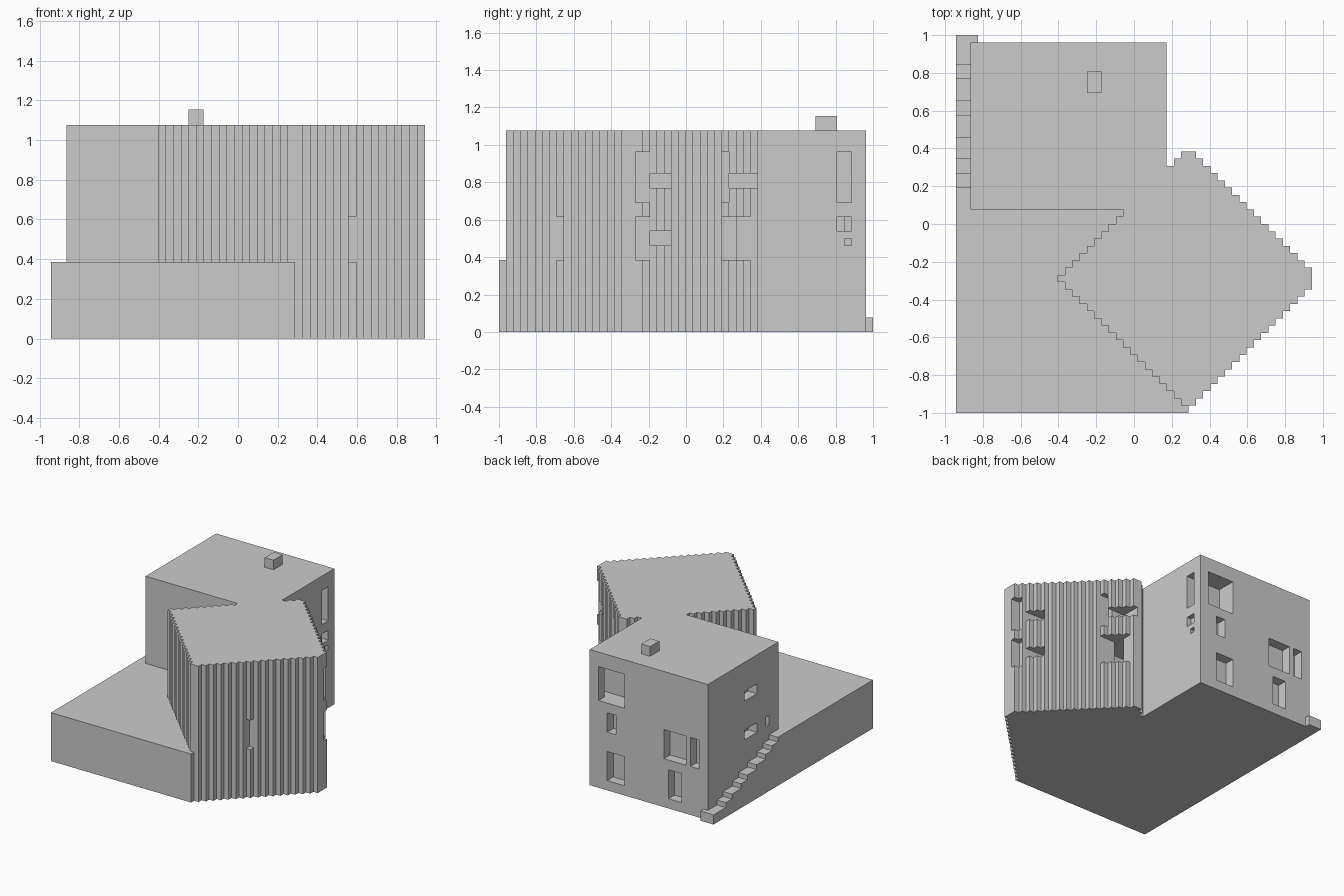
import bpy, bmesh

if "Cube" in bpy.data.objects:
    bpy.data.objects.remove(bpy.data.objects["Cube"])

U = 2 / 52            # one grid cell
OX, OY = 24.5, 26     # grid centre


def prism(name, pts, lo, hi, axis='z'):
    """Extrude a profile in grid units: (x, y) along z, or (y, z) along x."""
    def place(p, t):
        x, y, z = (p[0], p[1], t) if axis == 'z' else (t, p[0], p[1])
        return ((x - OX) * U, (y - OY) * U, z * U)
    bm = bmesh.new()
    a = [bm.verts.new(place(p, lo)) for p in pts]
    b = [bm.verts.new(place(p, hi)) for p in pts]
    bm.faces.new(a)
    bm.faces.new(b)
    for i in range(len(pts)):
        j = (i + 1) % len(pts)
        bm.faces.new((a[i], a[j], b[j], b[i]))
    bmesh.ops.recalc_face_normals(bm, faces=bm.faces)
    me = bpy.data.meshes.new(name)
    bm.to_mesh(me)
    bm.free()
    ob = bpy.data.objects.new(name, me)
    bpy.context.collection.objects.link(ob)
    return ob


def box(name, x0, x1, y0, y1, z0, z1):
    return prism(name, [(x0, y0), (x1, y0), (x1, y1), (x0, y1)], z0, z1)


def combine(target, other, op):
    m = target.modifiers.new(op, 'BOOLEAN')
    m.operation, m.solver, m.object = op, 'EXACT', other
    bpy.context.view_layer.objects.active = target
    bpy.ops.object.modifier_apply(modifier=m.name)
    bpy.data.objects.remove(other)


# Rear wing
house = box("house", 2, 29, 28, 51, 0, 28)

# Diagonal tower with a stepped outline
left = lambda j: 32 - j if j <= 18 else j - 4
right = lambda j: min(49, 32 + j, 68 - j)
outline = []
for j in range(1, 36):
    for p in ((right(j), j), (right(j), j + 1)):
        if not outline or outline[-1] != p:
            outline.append(p)
for j in range(35, 0, -1):
    outline += [(left(j), j + 1), (left(j), j)]
# drop points in the middle of straight runs
n = len(outline)
outline = [p for i, p in enumerate(outline)
           if not any(outline[i - 1][k] == p[k] == outline[(i + 1) % n][k] for k in (0, 1))]
combine(house, prism("tower", outline, 0, 28), 'UNION')

# Low front terrace
combine(house, box("terrace", 0, 32, 0, 28, 0, 10), 'UNION')

# Window and door recesses: x0, x1, y0, y1, z0, z1
openings = [
    # back wall
    (21, 27, 47, 52, 18, 25), (23, 25, 49, 52, 12, 16), (21, 25, 49, 52, 2, 8),
    (7, 12, 49, 52, 10, 16), (4, 6, 49, 52, 10, 16), (8, 11, 49, 52, 2, 8),
    # wing right wall
    (26, 30, 47, 49, 18, 25), (28, 30, 47, 48, 14, 16),
    (27, 30, 48, 49, 14, 16), (28, 30, 48, 49, 12, 13),
    # wing left wall
    (1, 4, 35, 39, 20, 22), (1, 4, 35, 39, 12, 14), (1, 3, 31, 32, 12, 14),
    # tower, front right notch
    (39, 40.5, 7.5, 9, 10, 16),
    # tower, back right face
    (35, 38, 31, 32, 18, 25), (32, 38, 32, 36.5, 20, 22),
    (33, 38, 31, 35, 10, 16), (26, 33.5, 27, 33, 10, 16),
]
for z in (10, 18):
    openings.append((47, 50, 19, 21, z, 16 if z == 10 else 25))
    openings.append((43, 48, 21, 24, z + 2, z + 4))
for o in openings:
    combine(house, box("opening", *o), 'DIFFERENCE')

# Side stairs, descending to the back, and the bottom landing
edges = [31, 33, 35, 38, 41, 43, 46, 48, 52]
profile = [(28, 0), (28, 10), (31, 10)]
for k in range(8):
    profile += [(edges[k], 9 - k), (edges[k + 1], 9 - k)]
profile.append((52, 0))
prism("side_stairs", profile, 0, 2, 'x')
box("stair_landing", 2, 3, 51, 52, 0, 2)

# Chimney
box("chimney", 18, 20, 44, 47, 28, 30)
